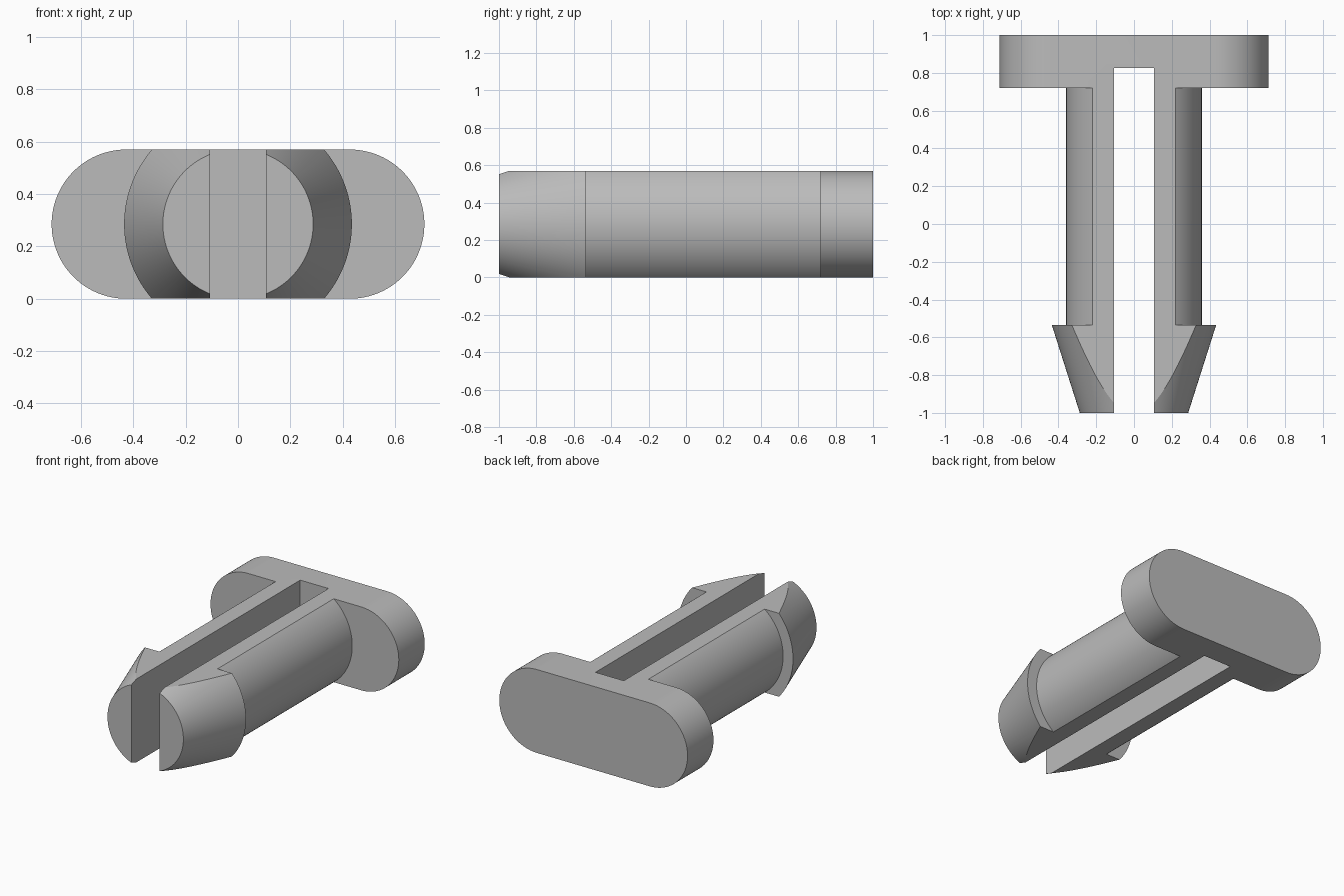
import bpy, bmesh, math
from mathutils import Matrix, Vector

cube = bpy.data.objects.get("Cube")
if cube:
    bpy.data.objects.remove(cube, do_unlink=True)

MID = 0.285          # half height of the clip
HALF_LENGTH = 0.712  # half length of the head

grey = bpy.data.materials.new("plain_grey")
grey.use_nodes = True
grey.diffuse_color = (0.5, 0.5, 0.5, 1)
grey.node_tree.nodes["Principled BSDF"].inputs["Base Color"].default_value = (0.5, 0.5, 0.5, 1)


def make_object(name, bm):
    bmesh.ops.recalc_face_normals(bm, faces=bm.faces)
    mesh = bpy.data.meshes.new(name)
    bm.to_mesh(mesh)
    bm.free()
    obj = bpy.data.objects.new(name, mesh)
    bpy.context.collection.objects.link(obj)
    mesh.materials.append(grey)
    return obj


def box(name, half_x, y0, y1):
    bm = bmesh.new()
    bmesh.ops.create_cube(bm, size=1, matrix=Matrix.Translation((0, (y0 + y1) / 2, MID))
                          @ Matrix.Diagonal((2 * half_x, y1 - y0, 1, 1)))
    return make_object(name, bm)


def combine(target, tool, operation):
    mod = target.modifiers.new(operation.lower(), "BOOLEAN")
    mod.object, mod.operation, mod.solver = tool, operation, "EXACT"
    bpy.context.view_layer.objects.active = target
    bpy.ops.object.modifier_apply(modifier=mod.name)
    bpy.data.objects.remove(tool, do_unlink=True)


# Round shaft with tapered barb, revolved about the long axis
bm = bmesh.new()
profile = [(0, -1), (0.287, -1), (0.435, -0.535), (0.36, -0.535), (0.36, 0.9), (0, 0.9)]
verts = [bm.verts.new((r, y, MID)) for r, y in profile]
edges = [bm.edges.new(pair) for pair in zip(verts, verts[1:])]
bmesh.ops.spin(bm, geom=verts + edges, cent=(0, 0, MID), axis=(0, 1, 0),
               angle=math.tau, steps=128)
bmesh.ops.remove_doubles(bm, verts=bm.verts, dist=0.0001)
clip = make_object("push_clip", bm)

# Head block, joined to the shaft
combine(clip, box("head_block", 0.8, 0.72, 1), "UNION")

# Rounded slab that flattens the shaft and rounds the head ends
bm = bmesh.new()
steps = 48
outline = []
for side in (1, -1):
    for i in range(steps + 1):
        a = math.pi * (i / steps - 0.5)
        outline.append(bm.verts.new((side * (HALF_LENGTH - MID + MID * math.cos(a)), -1.2,
                                     MID + side * MID * math.sin(a))))
face = bm.faces.new(outline)
new = bmesh.ops.extrude_face_region(bm, geom=[face])["geom"]
bmesh.ops.translate(bm, vec=Vector((0, 2.4, 0)),
                    verts=[g for g in new if isinstance(g, bmesh.types.BMVert)])
combine(clip, make_object("slab_cutter", bm), "INTERSECT")

# Slot that splits the shaft into two prongs
combine(clip, box("slot_cutter", 0.107, -1.2, 0.825), "DIFFERENCE")

bpy.ops.object.select_all(action="DESELECT")
clip.select_set(True)
bpy.context.view_layer.objects.active = clip
bpy.ops.object.shade_smooth_by_angle(angle=math.radians(20))
